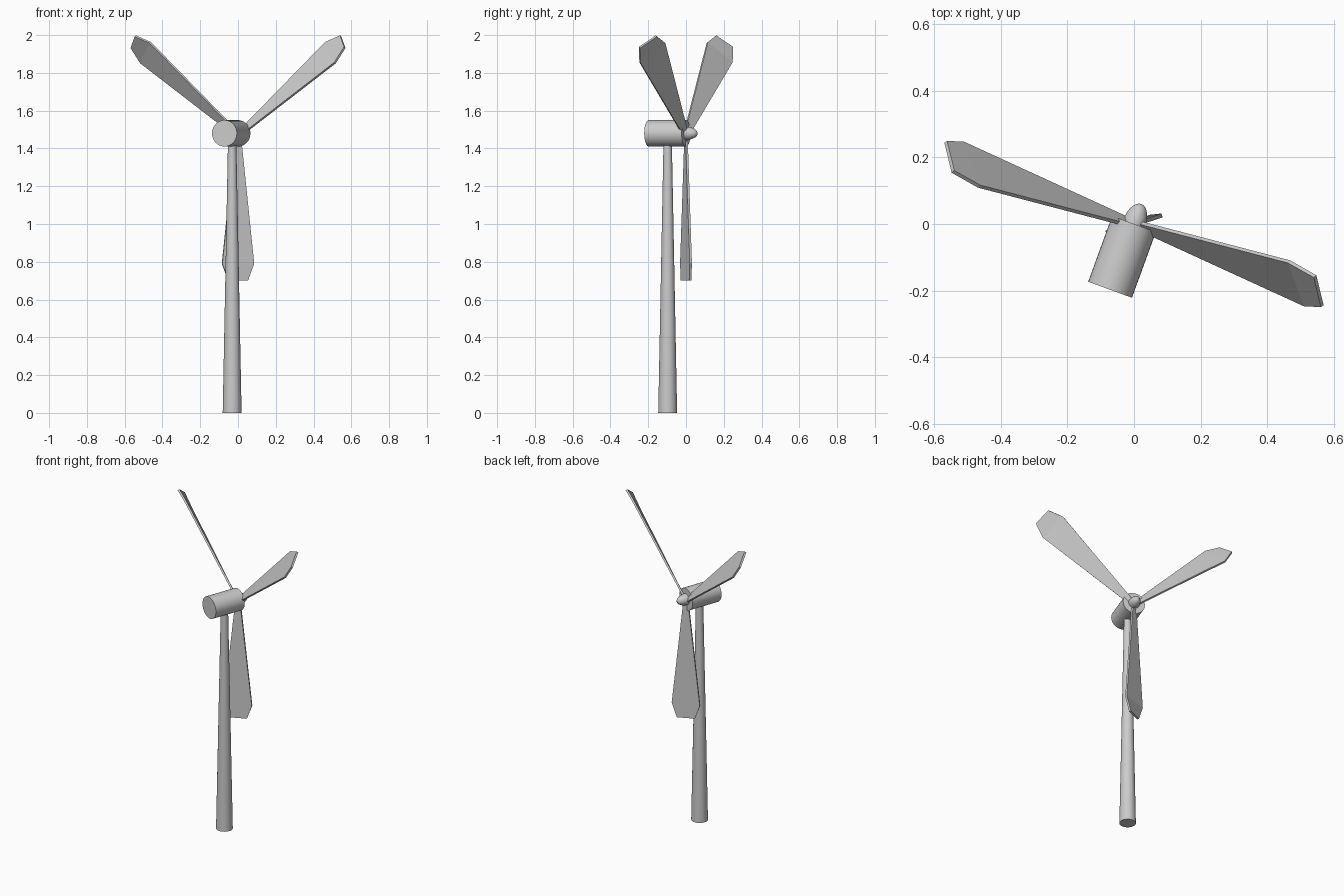
import bpy, bmesh
from math import sin, cos, radians, pi
from mathutils import Vector, Matrix

if "Cube" in bpy.data.objects:
    bpy.data.objects.remove(bpy.data.objects["Cube"])

YAW = Matrix.Rotation(radians(-20), 4, 'Z')   # whole head is turned 20 degrees
HUB_Z = 1.48


def smooth(ob, name):
    ob.name = name
    bpy.ops.object.shade_smooth_by_angle(angle=radians(35))
    return ob


# Tapered tower
bpy.ops.mesh.primitive_cone_add(vertices=32, radius1=0.05, radius2=0.022, depth=1.44,
                                location=(-0.031, -0.097, 0.72))
smooth(bpy.context.object, "tower")

# Cylindrical generator housing behind the rotor
bpy.ops.mesh.primitive_cylinder_add(vertices=32, radius=0.07, depth=0.21)
housing = smooth(bpy.context.object, "housing")
housing.matrix_world = (Matrix.Translation((0, 0, HUB_Z)) @ YAW
                        @ Matrix.Translation((0, -0.105, 0)) @ Matrix.Rotation(pi / 2, 4, 'X'))

# Rounded nose cone
bpy.ops.mesh.primitive_uv_sphere_add(segments=32, ring_count=16, radius=1)
nose = smooth(bpy.context.object, "nose_cone")
nose.matrix_world = (Matrix.Translation((0, 0, HUB_Z)) @ YAW
                     @ Matrix.Rotation(-pi / 2, 4, 'X') @ Matrix.Diagonal((0.035, 0.035, 0.064, 1)))

# Blade sections: distance from hub, half chord, pitch in degrees
SECTIONS = [(0.03, 0.018, 32), (0.68, 0.088, 37), (0.77, 0.055, 44)]
HALF_THICK = 0.006


def blade(name, angle):
    a = radians(angle)
    radial, tangent = Vector((cos(a), 0, sin(a))), Vector((-sin(a), 0, cos(a)))
    axis = Vector((0, 1, 0))
    bm = bmesh.new()
    rings = []
    for r, half, pitch in SECTIONS:
        p = radians(pitch)
        chord = tangent * cos(p) + axis * sin(p)
        normal = axis * cos(p) - tangent * sin(p)
        rings.append([bm.verts.new(radial * r + chord * half * s + normal * HALF_THICK * t)
                      for s, t in ((-1, -1), (1, -1), (1, 1), (-1, 1))])
    for lo, hi in zip(rings, rings[1:]):
        for i in range(4):
            j = (i + 1) % 4
            bm.faces.new((lo[i], lo[j], hi[j], hi[i]))
    bm.faces.new(rings[0])
    bm.faces.new(rings[-1])
    bmesh.ops.recalc_face_normals(bm, faces=bm.faces)
    mesh = bpy.data.meshes.new(name)
    bm.to_mesh(mesh)
    bm.free()
    ob = bpy.data.objects.new(name, mesh)
    bpy.context.collection.objects.link(ob)
    ob.matrix_world = Matrix.Translation((0, 0, 1.47)) @ YAW


# Three rotor blades
for name, angle in (("right_blade", 40), ("left_blade", 140), ("lower_blade", -90)):
    blade(name, angle)
